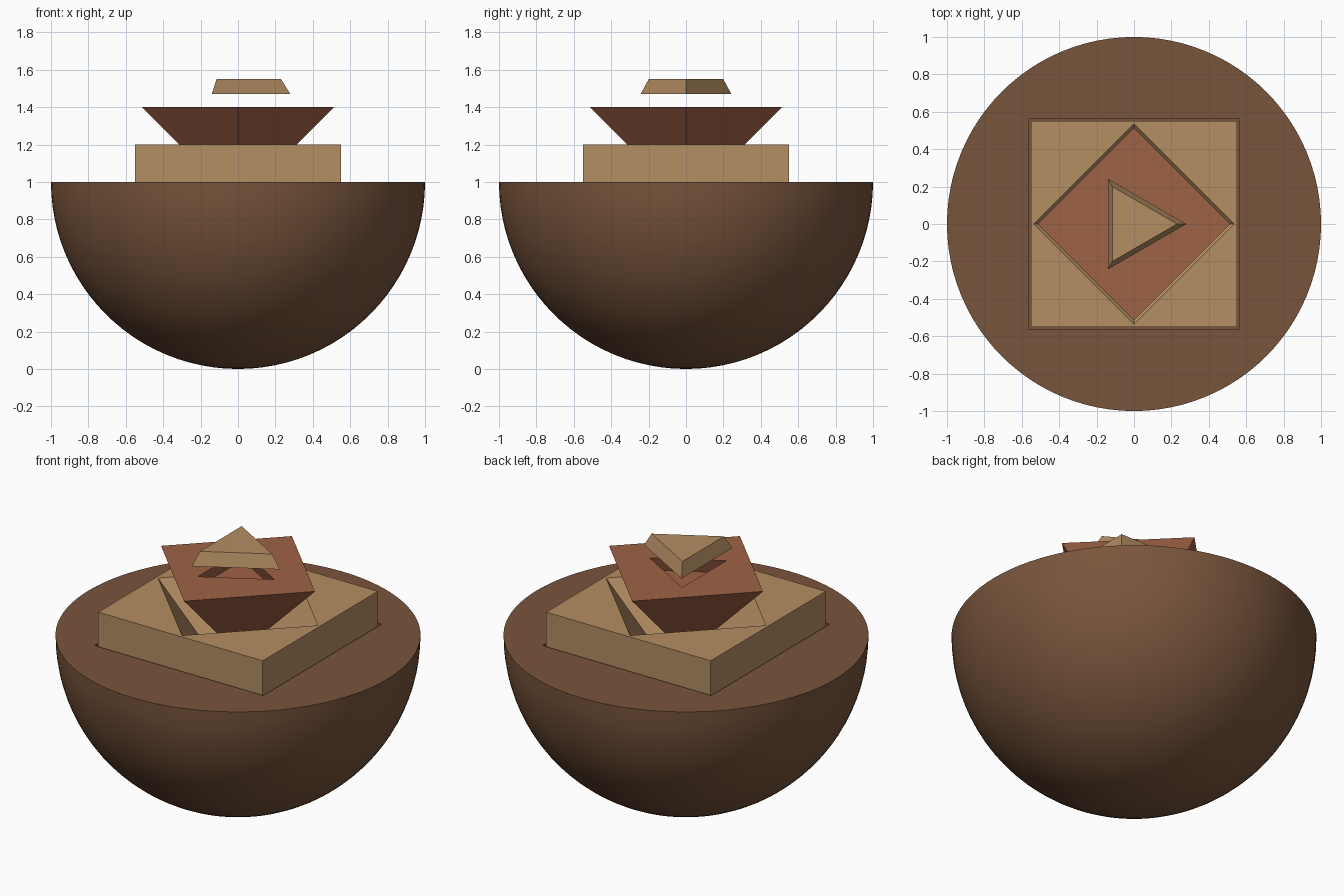
import bpy
import bmesh
import math

cube = bpy.data.objects.get("Cube")
if cube:
    bpy.data.objects.remove(cube, do_unlink=True)


def srgb(*channels):
    return tuple(((c / 255 + 0.055) / 1.055) ** 2.4 for c in channels) + (1.0,)


def material(name, color):
    mat = bpy.data.materials.new(name)
    mat.use_nodes = True
    mat.diffuse_color = color
    bsdf = mat.node_tree.nodes["Principled BSDF"]
    bsdf.inputs["Base Color"].default_value = color
    bsdf.inputs["Roughness"].default_value = 0.8
    return mat


brown = material("dark brown", srgb(121, 85, 60))
tan = material("tan", srgb(180, 142, 99))
terracotta = material("terracotta", srgb(159, 98, 69))


def add_object(name, bm, mat):
    bmesh.ops.recalc_face_normals(bm, faces=bm.faces)
    mesh = bpy.data.meshes.new(name)
    bm.to_mesh(mesh)
    bm.free()
    mesh.materials.append(mat)
    obj = bpy.data.objects.new(name, mesh)
    bpy.context.collection.objects.link(obj)
    return obj


def frustum(name, sides, low, high, mat, turn=0.0):
    """Tapered prism; low and high are (corner radius, height)."""
    bm = bmesh.new()
    rings = []
    for radius, z in (low, high):
        angles = [turn + math.tau * i / sides for i in range(sides)]
        rings.append([bm.verts.new((radius * math.cos(a), radius * math.sin(a), z))
                      for a in angles])
    bottom, top = rings
    bm.faces.new(bottom)
    bm.faces.new(top)
    for i in range(sides):
        j = (i + 1) % sides
        bm.faces.new((bottom[i], bottom[j], top[j], top[i]))
    return add_object(name, bm, mat)


def cut_pocket(body, cutter):
    """Carve the cutter out of the body and discard the cutter."""
    cutter.hide_render = True
    mod = body.modifiers.new("pocket", 'BOOLEAN')
    mod.operation = 'DIFFERENCE'
    mod.solver = 'EXACT'
    mod.object = cutter
    bpy.ops.object.select_all(action='DESELECT')
    body.select_set(True)
    bpy.context.view_layer.objects.active = body
    bpy.ops.object.modifier_apply(modifier=mod.name)
    bpy.data.objects.remove(cutter, do_unlink=True)


quarter = math.pi / 4
diag = math.sqrt(2)

# Hemisphere bowl with a square pocket
bm = bmesh.new()
bmesh.ops.create_uvsphere(bm, u_segments=96, v_segments=48, radius=1.0)
cut = bmesh.ops.bisect_plane(bm, geom=bm.verts[:] + bm.edges[:] + bm.faces[:],
                             plane_co=(0, 0, 0), plane_no=(0, 0, 1), clear_outer=True)
rim = [e for e in bm.edges if e.is_boundary]
bmesh.ops.holes_fill(bm, edges=rim, sides=0)
bmesh.ops.translate(bm, verts=bm.verts, vec=(0, 0, 1))
bowl = add_object("hemisphere_base", bm, brown)
cut_pocket(bowl, frustum("square_cutter", 4, (0.565 * diag, 0.5), (0.565 * diag, 1.1),
                         brown, quarter))
bpy.ops.object.shade_smooth_by_angle(angle=math.radians(30))

# Square block with a tapered diamond pocket
block = frustum("square_block", 4, (0.55 * diag, 0.75), (0.55 * diag, 1.2), tan, quarter)
cut_pocket(block, frustum("diamond_cutter", 4, (0.185, 0.85), (0.635, 1.3), tan))

# Diamond wedge with an undercut triangular pocket
wedge = frustum("diamond_wedge", 4, (0.165, 1.05), (0.515, 1.4), terracotta)
cut_pocket(wedge, frustum("triangle_cutter", 3, (0.295, 1.315), (0.2125, 1.45), terracotta))

# Triangular cap floating on top
frustum("triangle_cap", 3, (0.28, 1.47), (0.23, 1.55), tan)
